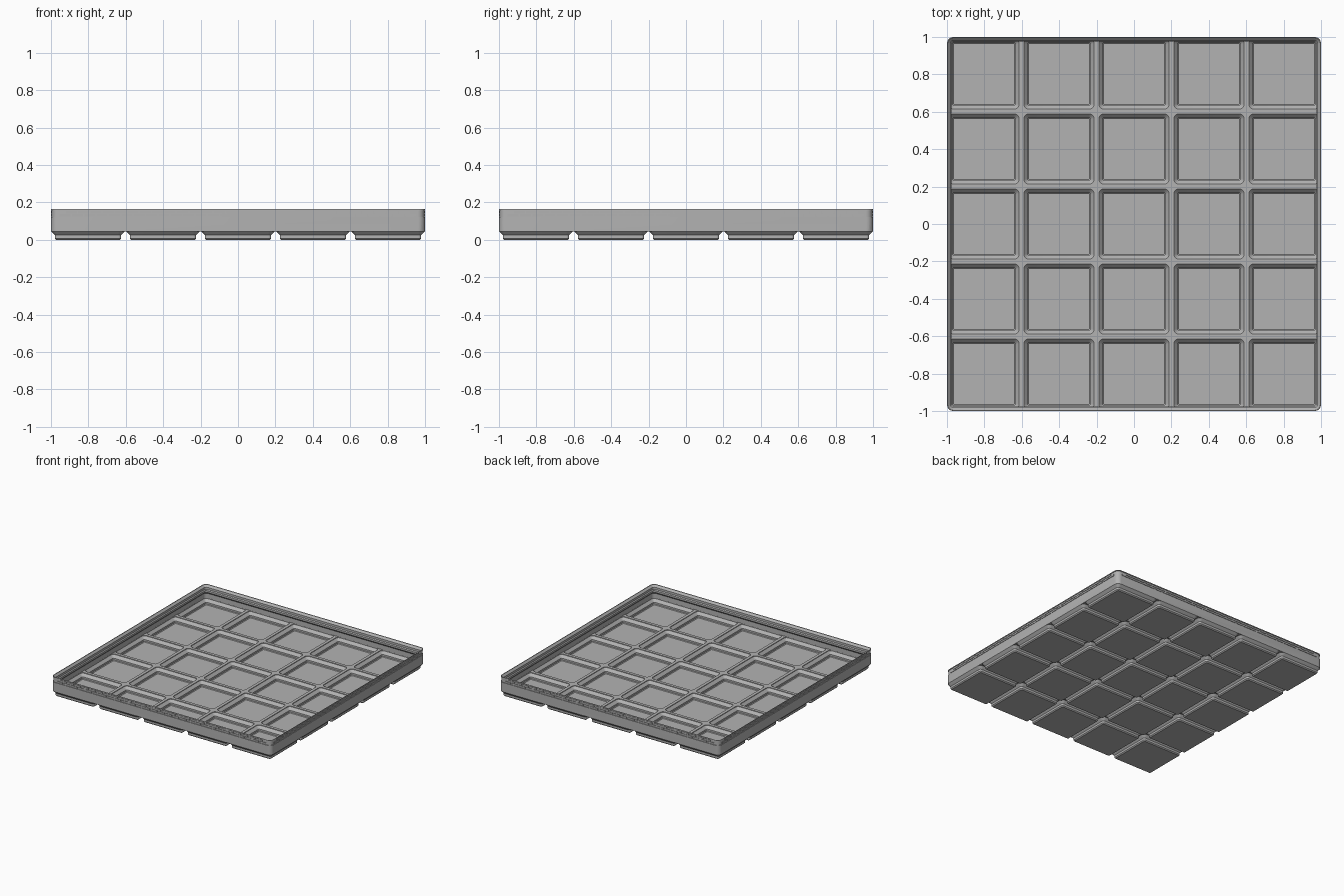
import bpy, bmesh, math

if "Cube" in bpy.data.objects:
    bpy.data.objects.remove(bpy.data.objects["Cube"])

PITCH, N = 0.401, 5
CENTRES = [(i - (N - 1) / 2) * PITCH for i in range(N)]

grey = bpy.data.materials.new("light grey plastic")
grey.diffuse_color = (0.45, 0.45, 0.45, 1)
grey.use_nodes = True
grey.node_tree.nodes["Principled BSDF"].inputs["Base Color"].default_value = grey.diffuse_color


def ring(bm, cx, cy, half, r, z, seg=5):
    """Rounded square loop of vertices."""
    out = []
    for k, (sx, sy) in enumerate([(1, 1), (-1, 1), (-1, -1), (1, -1)]):
        for s in range(seg + 1):
            a = math.pi / 2 * (k + s / seg)
            out.append(bm.verts.new((cx + sx * (half - r) + r * math.cos(a),
                                     cy + sy * (half - r) + r * math.sin(a), z)))
    return out


def loft(bm, cx, cy, profile):
    """Closed solid through (half width, corner radius, height) stations."""
    rings = [ring(bm, cx, cy, *p) for p in profile]
    for a, b in zip(rings, rings[1:]):
        for i in range(len(a)):
            j = (i + 1) % len(a)
            bm.faces.new((a[i], a[j], b[j], b[i]))
    bm.faces.new(rings[0][::-1])
    bm.faces.new(rings[-1])


def finish(name, bm):
    me = bpy.data.meshes.new(name)
    bmesh.ops.recalc_face_normals(bm, faces=bm.faces)
    bm.to_mesh(me)
    bm.free()
    ob = bpy.data.objects.new(name, me)
    bpy.context.collection.objects.link(ob)
    me.materials.append(grey)
    return ob


def solid(name, places, profile):
    bm = bmesh.new()
    for x, y in places:
        loft(bm, x, y, profile)
    return finish(name, bm)


def combine(target, tool, operation):
    bpy.context.view_layer.objects.active = target
    m = target.modifiers.new(operation, 'BOOLEAN')
    m.operation, m.object, m.solver = operation, tool, 'EXACT'
    bpy.ops.object.modifier_apply(modifier=m.name)
    bpy.data.objects.remove(tool)


cells = [(x, y) for x in CENTRES for y in CENTRES]

# Outer body with a shallow recessed band below the rim
tray = solid("tray", [(0, 0)], [
    (1, .036, .0453), (1, .036, .122), (.996, .034, .1225), (.996, .034, .157),
    (1, .036, .1575), (1, .036, .163), (.999, .035, .165)])

# Stepped feet under every cell
feet = solid("feet", cells, [
    (.170, .008, 0), (.1776, .015, .0076), (.1776, .015, .0248),
    (.198, .0355, .0453), (.18, .03, .065)])
combine(tray, feet, 'UNION')

# Main hollow, narrowing under the stacking rim and flaring at the top
hollow = solid("hollow", [(0, 0)], [
    (.9905, .027, .0548), (.9905, .027, .093), (.975, .012, .1085),
    (.975, .012, .123), (.9817, .019, .1297), (.9817, .019, .147),
    (.9965, .033, .1625), (.9965, .033, .18)])
combine(tray, hollow, 'DIFFERENCE')

# Pockets that sink into the feet and leave ridges between them
pockets = solid("pockets", cells, [
    (.163, .006, .0100), (.168, .010, .0150), (.168, .010, .0290),
    (.1880, .027, .0500), (.1880, .027, .0550), (.178, .02, .07)])
combine(tray, pockets, 'DIFFERENCE')

# Staggered rows of small raised blocks around the band
bm = bmesh.new()
STEP, COUNT = .066, 29
for turn in range(4):
    c, s = round(math.cos(turn * math.pi / 2)), round(math.sin(turn * math.pi / 2))
    for row, (z0, z1) in enumerate([(.1255, .1385), (.1415, .1545)]):
        for i in range(COUNT - row):
            x = (i - (COUNT - row - 1) / 2) * STEP
            cube = bmesh.ops.create_cube(bm, size=1)["verts"]
            for v in cube:
                px, py = x + v.co.x * .059, -.9975 + v.co.y * .005
                pz = (z0 + z1) / 2 + v.co.z * (z1 - z0)
                v.co = (px * c - py * s, px * s + py * c, pz)
finish("rim_blocks", bm)

# Smooth the rounded corners, keep the creases crisp
bpy.ops.object.select_all(action='DESELECT')
tray.select_set(True)
bpy.context.view_layer.objects.active = tray
bpy.ops.object.shade_smooth_by_angle(angle=math.radians(30))
